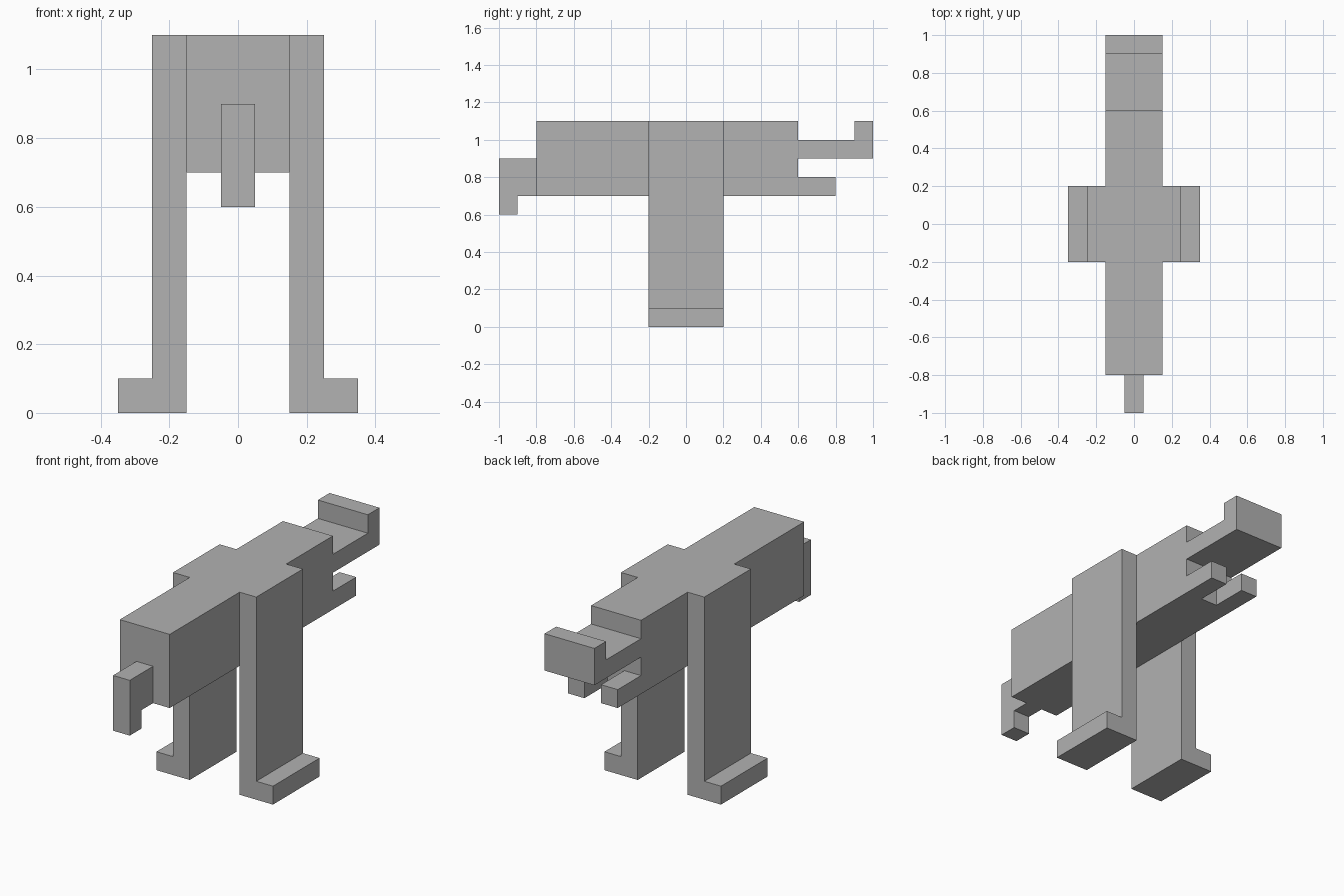
import bpy
import bmesh

default_cube = bpy.data.objects.get("Cube")
if default_cube:
    bpy.data.objects.remove(default_cube, do_unlink=True)

# One plain grey for the whole figure
grey = bpy.data.materials.new("plain_grey")
grey.use_nodes = True
colour = (0.445, 0.445, 0.445, 1.0)
grey.diffuse_color = colour
grey.node_tree.nodes["Principled BSDF"].inputs["Base Color"].default_value = colour


def extrude_profile(name, points, place, start, end):
    """Extrude a flat outline from start to end; place maps (u, v, depth) to xyz."""
    bm = bmesh.new()
    face = bm.faces.new([bm.verts.new(place(u, v, start)) for u, v in points])
    moved = bmesh.ops.extrude_face_region(bm, geom=[face], use_keep_orig=True)
    shift = place(0, 0, end - start)
    verts = [g for g in moved["geom"] if isinstance(g, bmesh.types.BMVert)]
    bmesh.ops.translate(bm, verts=verts, vec=shift)
    bmesh.ops.recalc_face_normals(bm, faces=bm.faces)
    mesh = bpy.data.meshes.new(name)
    bm.to_mesh(mesh)
    bm.free()
    mesh.materials.append(grey)
    obj = bpy.data.objects.new(name, mesh)
    bpy.context.collection.objects.link(obj)
    return obj


def side(y, z, x):
    return (x, y, z)


def front(x, z, y):
    return (x, y, z)


def rectangle(u0, u1, v0, v1):
    return [(u0, v0), (u1, v0), (u1, v1), (u0, v1)]


# Long box body
extrude_profile("body", rectangle(-0.8, 0.6, 0.7, 1.1), side, -0.15, 0.15)

# Narrow hook hanging at the front
hook = [(-0.8, 0.9), (-1, 0.9), (-1, 0.6), (-0.9, 0.6), (-0.9, 0.7), (-0.8, 0.7)]
extrude_profile("front_hook", hook, side, -0.05, 0.05)

# Wide shelf with an upturned lip at the back
shelf = [(0.6, 0.9), (1, 0.9), (1, 1.1), (0.9, 1.1), (0.9, 1), (0.6, 1)]
extrude_profile("back_shelf", shelf, side, -0.15, 0.15)

# Paired legs with outward feet, and paired prongs under the shelf
leg = [(0.15, 0), (0.35, 0), (0.35, 0.1), (0.25, 0.1), (0.25, 1.1), (0.15, 1.1)]
prong = rectangle(0.05, 0.15, 0.7, 0.8)
for label, sign in (("left", 1), ("right", -1)):
    extrude_profile(label + "_leg", [(sign * x, z) for x, z in leg], front, -0.2, 0.2)
    extrude_profile(label + "_prong", [(sign * x, z) for x, z in prong], front, 0.6, 0.8)
